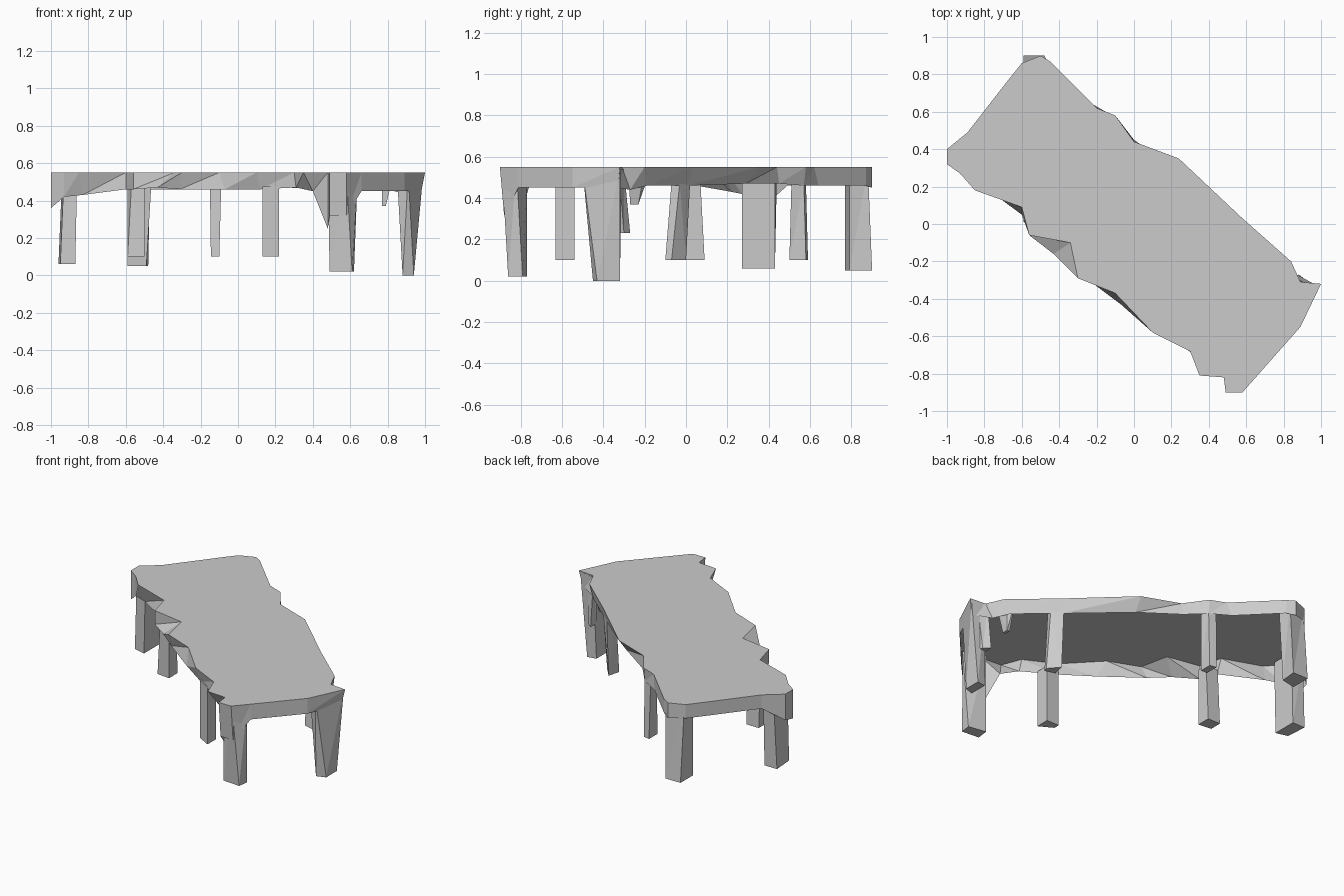
import bpy, bmesh

TOP = 0.55


def make(name, verts, faces, fix=False):
    me = bpy.data.meshes.new(name)
    me.from_pydata(verts, [], faces)
    if fix:
        bm = bmesh.new()
        bm.from_mesh(me)
        bmesh.ops.recalc_face_normals(bm, faces=bm.faces)
        # split the twisted faces so they stay flat
        bmesh.ops.triangulate(bm, faces=[f for f in bm.faces if abs(f.normal.z) < .9])
        bm.to_mesh(me)
        bm.free()
    ob = bpy.data.objects.new(name, me)
    bpy.context.collection.objects.link(ob)
    return ob


# ragged top outline: x, y, height of the rim's lower edge,
# then the lower edge's own x, y where the rim leans
outline = [
    (-0.60, 0.86, .46), (-0.50, 0.90, .45), (-0.45, 0.87, .46),
    (-0.20, 0.62, .46, -.22, .64), (-0.10, 0.58, .46, -.10, .57),
    (0.00, 0.44, .47, .00, .45), (0.24, 0.35, .47, .23, .29),
    (0.58, 0.03, .46, .57, .01), (0.84, -0.20, .46, .80, -.19),
    (0.89, -0.31, .44, .87, -.27), (1.00, -0.32, .45, .98, -.33), (0.89, -0.55, .45),
    (0.66, -0.81, .45), (0.58, -0.90, .32, .58, -.88), (0.49, -0.90, .32, .49, -.88),
    (0.48, -0.82, .25), (0.35, -0.81, .45, .40, -.76), (0.30, -0.68, .47, .31, -.69),
    (0.10, -0.58, .46, .12, -.56), (-0.10, -0.37, .46, -.07, -.43),
    (-0.30, -0.29, .46, -.31, -.25), (-0.34, -0.10, .47, -.43, -.16),
    (-0.56, -0.06, .46), (-0.60, 0.09, .46, -.60, .05),
    (-0.85, 0.18, .43, -.83, .22), (-0.93, 0.27, .42), (-1.00, 0.32, .36),
    (-1.00, 0.40, .38), (-0.89, 0.49, .46), (-0.68, 0.76, .46)]
outline.reverse()  # counter-clockwise
n = len(outline)
verts = [(p[0], p[1], TOP) for p in outline]
verts += [(*(p[3:] or p[:2]), p[2]) for p in outline]
faces = [tuple(range(n))]
for i in range(n):
    j = (i + 1) % n
    faces += [(i, i + n, j), (j, i + n, j + n)]
make("table_top_with_rim", verts, faces)


def leg(name, bottom, z, top=None, ztop=0.54):
    """Four-sided leg from a foot outline to a top outline."""
    top = top or bottom
    v = [(x, y, z) for x, y in bottom] + [(x, y, ztop) for x, y in top]
    f = [(3, 2, 1, 0), (4, 5, 6, 7)]
    f += [(i, (i + 1) % 4, (i + 1) % 4 + 4, i + 4) for i in range(4)]
    return make(name, v, f, True)


# corner legs
leg("front_right_leg", [(.49, -.85), (.61, -.86), (.62, -.79), (.50, -.77)], .02,
    [(.48, -.83), (.58, -.89), (.64, -.82), (.50, -.77)])
leg("right_leg", [(.88, -.45), (.94, -.43), (.94, -.32), (.88, -.33)], .0,
    [(.85, -.47), (.91, -.50), (.99, -.32), (.89, -.31)])
leg("back_left_leg", [(-.59, .77), (-.49, .79), (-.48, .90), (-.59, .90)], .05,
    [(-.59, .77), (-.46, .79), (-.47, .88), (-.59, .86)])
leg("left_leg", [(-.95, .29), (-.87, .27), (-.87, .43), (-.96, .43)], .06,
    [(-.93, .28), (-.86, .27), (-.86, .43), (-.94, .44)])

# middle legs, ending at the rim's lower edge
leg("middle_front_leg", [(.13, -.58), (.22, -.63), (.22, -.54), (.13, -.54)], .10,
    ztop=.475)
leg("middle_back_leg", [(-.145, .50), (-.10, .50), (-.10, .58), (-.145, .59)], .10,
    [(-.15, .52), (-.09, .51), (-.10, .57), (-.15, .58)], .475)
leg("middle_left_leg", [(-.59, .01), (-.50, .00), (-.50, .09), (-.59, .09)], .10,
    [(-.57, .01), (-.50, .00), (-.50, .07), (-.59, .07)], .475)
leg("middle_right_leg", [(.54, -.08), (.61, -.10), (.62, -.07), (.56, .00)], .10,
    [(.54, -.05), (.61, -.07), (.62, -.03), (.56, .02)], .475)

# hanging stubs beside the right corner
leg("rim_spike", [(.77, -.27), (.79, -.27), (.79, -.23), (.77, -.23)], .37,
    [(.77, -.28), (.83, -.28), (.82, -.20), (.78, -.17)])
leg("corner_stub", [(.88, -.33), (.93, -.33), (.92, -.30), (.88, -.27)], .23,
    [(.87, -.32), (.95, -.33), (.94, -.325), (.88, -.30)])
